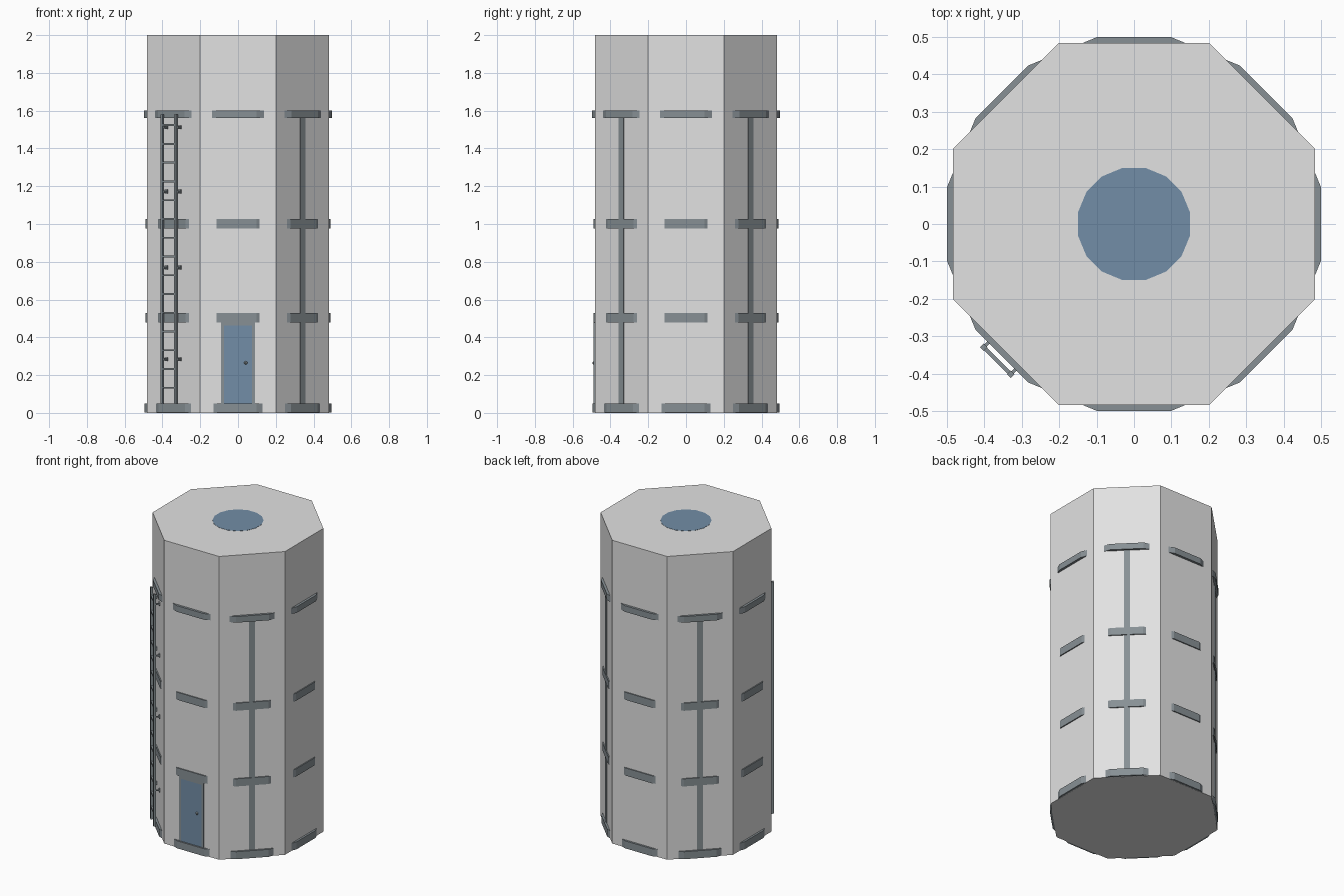
import bpy, bmesh, math
from mathutils import Matrix, Vector

if "Cube" in bpy.data.objects:
    bpy.data.objects.remove(bpy.data.objects["Cube"])


def material(name, rgb):
    m = bpy.data.materials.new(name)
    m.diffuse_color = (*rgb, 1)
    m.use_nodes = True
    m.node_tree.nodes["Principled BSDF"].inputs["Base Color"].default_value = m.diffuse_color
    return m


WALL = material("pale concrete", (0.76, 0.76, 0.76))
METAL = material("grey metal", (0.245, 0.28, 0.30))
BLUE = material("blue paint", (0.17, 0.27, 0.385))

APOTHEM = 0.483  # centre to the middle of each wall face


def finish(name, bm, mat):
    mesh = bpy.data.meshes.new(name)
    bm.to_mesh(mesh)
    bm.free()
    mesh.materials.append(mat)
    ob = bpy.data.objects.new(name, mesh)
    bpy.context.collection.objects.link(ob)
    return ob


def prism(name, sides, apothem, z0, z1, mat):
    """Upright prism with flats facing the axes."""
    r = apothem / math.cos(math.pi / sides)
    bm = bmesh.new()
    ring = []
    for i in range(sides):
        a = (i + 0.5) * 2 * math.pi / sides
        ring.append(bm.verts.new((r * math.cos(a), r * math.sin(a), z0)))
    cap = bm.faces.new(ring)
    top = bmesh.ops.extrude_face_region(bm, geom=[cap], use_keep_orig=True)["geom"]
    bmesh.ops.translate(bm, vec=(0, 0, z1 - z0),
                        verts=[g for g in top if isinstance(g, bmesh.types.BMVert)])
    bmesh.ops.recalc_face_normals(bm, faces=bm.faces)
    return finish(name, bm, mat)


def add_box(bm, angle, t, r, z):
    """Box given as ranges: t along the wall, r outward, z up, turned to a wall face."""
    size = Vector((t[1] - t[0], r[1] - r[0], z[1] - z[0]))
    mid = Vector(((t[0] + t[1]) / 2, -(r[0] + r[1]) / 2, (z[0] + z[1]) / 2))
    mat = (Matrix.Rotation(math.radians(angle), 4, 'Z') @ Matrix.Translation(mid)
           @ Matrix.Diagonal((*size, 1)))
    bmesh.ops.create_cube(bm, size=1, matrix=mat)


# Octagonal tower and roof hatch
prism("tower_wall", 8, APOTHEM, 0, 2, WALL)
prism("roof_hatch", 16, 0.15, 1.99, 2.0015, BLUE)

# Sixteen-sided bands that break through the middle of each wall face
for name, apothem, z0, z1 in (("base_band", 0.496, 0.001, 0.05),
                              ("lower_band", 0.490, 0.478, 0.528),
                              ("middle_band", 0.490, 0.977, 1.027),
                              ("upper_band", 0.4985, 1.562, 1.602)):
    prism(name, 16, apothem, z0, z1, METAL)

# Vertical strips on three diagonal faces
for name, angle in (("front_right_strip", 45), ("back_right_strip", 135),
                    ("back_left_strip", 225)):
    bm = bmesh.new()
    add_box(bm, angle, (-0.018, 0.018), (0.475, 0.487), (0.04, 1.57))
    finish(name, bm, METAL)

# Door with frame and knob
bm = bmesh.new()
for s in (-1, 1):
    add_box(bm, 0, sorted((s * 0.075, s * 0.089)), (0.475, 0.489), (0.04, 0.48))
add_box(bm, 0, (-0.075, 0.075), (0.475, 0.489), (0.463, 0.48))
finish("door_frame", bm, METAL)

bm = bmesh.new()
add_box(bm, 0, (-0.075, 0.075), (0.475, 0.486), (0.04, 0.463))
finish("door_panel", bm, BLUE)

bm = bmesh.new()
bmesh.ops.create_uvsphere(bm, u_segments=8, v_segments=6, radius=0.009,
                          matrix=Matrix.Translation((0.041, -0.487, 0.265)))
finish("door_knob", bm, METAL)

# Ladder on the front left face: rails, rungs, wall brackets
LADDER = -45
RAIL_T, RAIL_R, H = 0.051, 0.516, 0.007
bm = bmesh.new()
for s in (-1, 1):
    add_box(bm, LADDER, (s * RAIL_T - H, s * RAIL_T + H),
            (RAIL_R - H, RAIL_R + H), (0.05, 1.58))
finish("ladder_rails", bm, METAL)

bm = bmesh.new()
for i in range(15):
    z = 0.133 + i * 0.0993
    add_box(bm, LADDER, (-RAIL_T, RAIL_T), (RAIL_R - 0.005, RAIL_R + 0.005),
            (z - 0.005, z + 0.005))
finish("ladder_rungs", bm, METAL)

bm = bmesh.new()
for z in (0.284, 0.769, 1.172, 1.512):
    for s in (-1, 1):
        t = s * RAIL_T
        add_box(bm, LADDER, (t - 0.004, t + 0.004), (0.48, RAIL_R), (z - 0.004, z + 0.004))
        add_box(bm, LADDER, (t - 0.01, t + 0.01), (0.478, 0.49), (z - 0.01, z + 0.01))
finish("ladder_brackets", bm, METAL)
